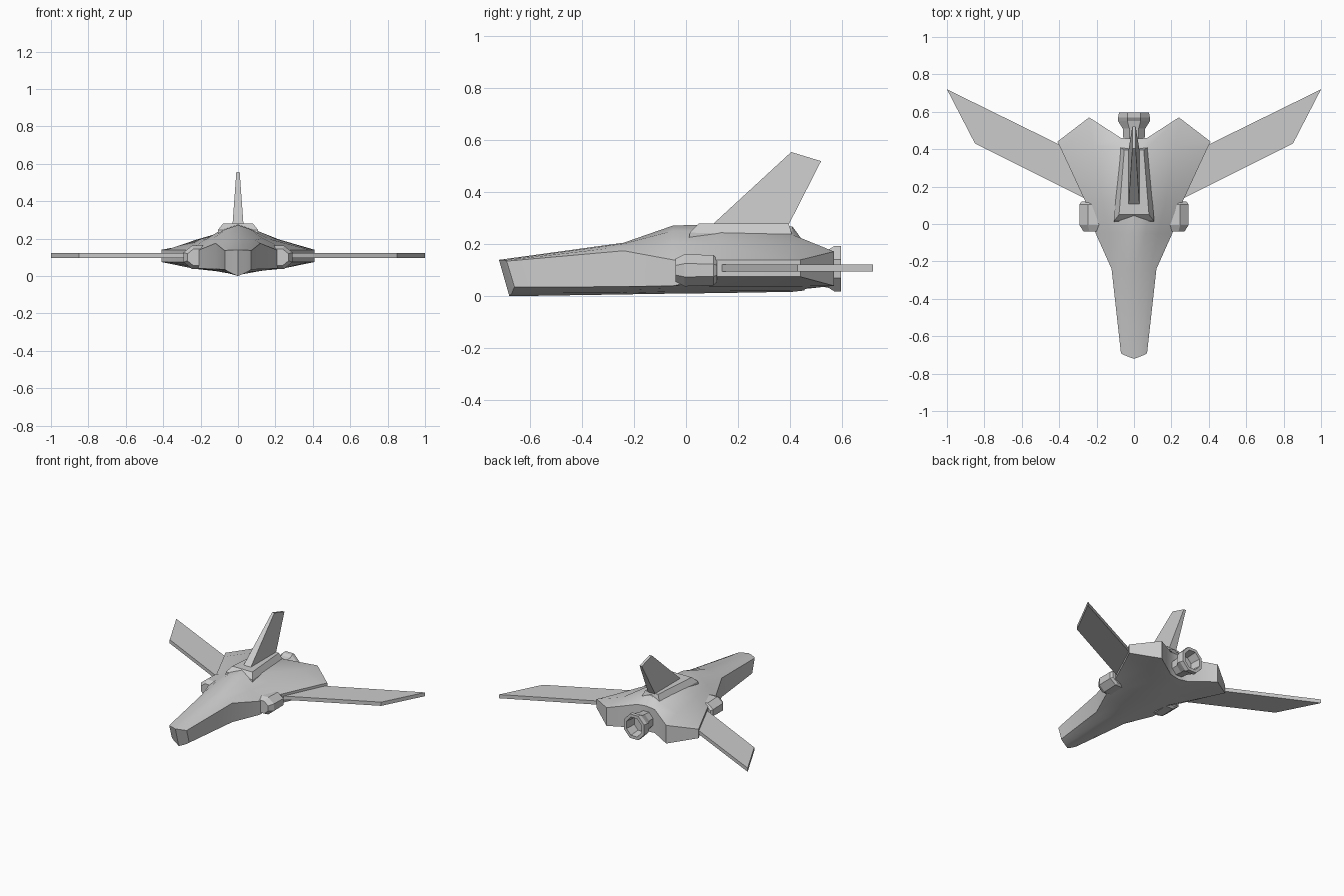
import bpy, bmesh, math

if "Cube" in bpy.data.objects:
    bpy.data.objects.remove(bpy.data.objects["Cube"])


def make(name, verts, faces, smooth=None):
    me = bpy.data.meshes.new(name)
    me.from_pydata(verts, [], faces)
    bm = bmesh.new()
    bm.from_mesh(me)
    bmesh.ops.recalc_face_normals(bm, faces=bm.faces)
    bm.to_mesh(me)
    bm.free()
    ob = bpy.data.objects.new(name, me)
    bpy.context.collection.objects.link(ob)
    if smooth:
        bpy.ops.object.select_all(action='DESELECT')
        ob.select_set(True)
        bpy.context.view_layer.objects.active = ob
        bpy.ops.object.shade_smooth_by_angle(angle=math.radians(smooth))
    return ob


def bridge(rings):
    """Quads joining consecutive closed rings of equal length."""
    n = len(rings[0])
    verts = [p for r in rings for p in r]
    faces = [(k * n + i, k * n + (i + 1) % n, (k + 1) * n + (i + 1) % n, (k + 1) * n + i)
             for k in range(len(rings) - 1) for i in range(n)]
    return verts, faces


def loft(name, rings, smooth=None):
    verts, faces = bridge(rings)
    n = len(rings[0])
    faces += [tuple(range(n)), tuple(range(len(verts) - n, len(verts)))]
    return make(name, verts, faces, smooth)


def octagons(cx, cz, profile):
    """Octagonal rings along y from (y, half width, half height)."""
    f = 1 / math.cos(math.pi / 8)
    ang = [math.pi / 8 + i * math.pi / 4 for i in range(8)]
    return [[(cx + a * f * math.cos(t), y, cz + b * f * math.sin(t)) for t in ang]
            for y, a, b in profile]


# Fuselage: half sections run from top centre, round the edge, to bottom centre
def section(y, xz):
    return [(x, y, z) for x, z in xz]


halves = [
    [(0, -.72, .14), (.03, -.71, .139), (.055, -.70, .138), (.07, -.69, .135),
     (.07, -.66, .035), (.055, -.665, .025), (.03, -.67, .012), (0, -.68, 0)],
    section(-.24, [(0, .206), (.045, .202), (.09, .191), (.12, .175),
                   (.12, .037), (.09, .025), (.045, .013), (0, .007)]),
    section(-.05, [(0, .272), (.06, .252), (.13, .203), (.205, .14),
                   (.205, .04), (.14, .03), (.07, .018), (0, .010)]),
    section(.12, [(0, .277), (.09, .247), (.17, .197), (.26, .14),
                  (.26, .075), (.18, .038), (.08, .022), (0, .012)]),
    [(0, .41, .268), (.075, .41, .237), (.22, .42, .195), (.383, .385, .14),
     (.383, .385, .075), (.23, .42, .038), (.07, .41, .023), (0, .41, .017)],
    [(0, .455, .205), (.07, .46, .20), (.24, .57, .172), (.41, .44, .14),
     (.41, .44, .075), (.24, .57, .04), (.07, .46, .03), (0, .455, .022)],
]
rings = [h + [(-x, y, z) for x, y, z in h[6:0:-1]] for h in halves]
verts, faces = bridge(rings)
for base in (0, 14 * (len(rings) - 1)):
    for i in range(3):
        q = (i, i + 1, 6 - i, 7 - i)
        faces.append(tuple(base + k for k in q))
        faces.append(tuple(base + (14 - k) % 14 for k in reversed(q)))
make("fuselage", verts, faces, 32)

# Dorsal block: tapered plinth under the fin
low = [(-.108, .01, .215), (.108, .01, .215), (.074, .41, .215), (-.074, .41, .215)]
mid = [(-.108, .015, .245), (.108, .015, .245), (.074, .41, .232), (-.074, .41, .232)]
top = [(-.08, .05, .28), (.08, .05, .28), (.052, .395, .28), (-.052, .395, .28)]
loft("dorsal_block", [low, mid, top])

# Tail fin: swept wedge, thick at the base
side = [(.09, .265, .03), (.39, .265, .03), (.52, .52, .009), (.405, .555, .009)]
loft("tail_fin", [[(s * w, y, z) for y, z, w in side] for s in (-1, 1)])

# Wings and side intakes, mirrored
plan = [(.22, .115), (.25, .13), (.85, .43), (1, .72), (.41, .43), (.3, .376)]
for label, s in (("right", 1), ("left", -1)):
    loft(f"{label}_wing", [[(s * x, y, z) for x, y in plan] for z in (.095, .122)])
    loft(f"{label}_intake",
         octagons(s * .215, .10, [(-.04, .055, .045), (-.005, .077, .062),
                                  (.105, .077, .058), (.12, .066, .045)]), 25)

# Rear nozzle: hollow octagonal tube on a neck
loft("rear_nozzle", octagons(0, .106, [
    (.42, .055, .055), (.51, .06, .066), (.55, .085, .074), (.57, .085, .087),
    (.597, .08, .087), (.597, .06, .066), (.52, .052, .058)]))
